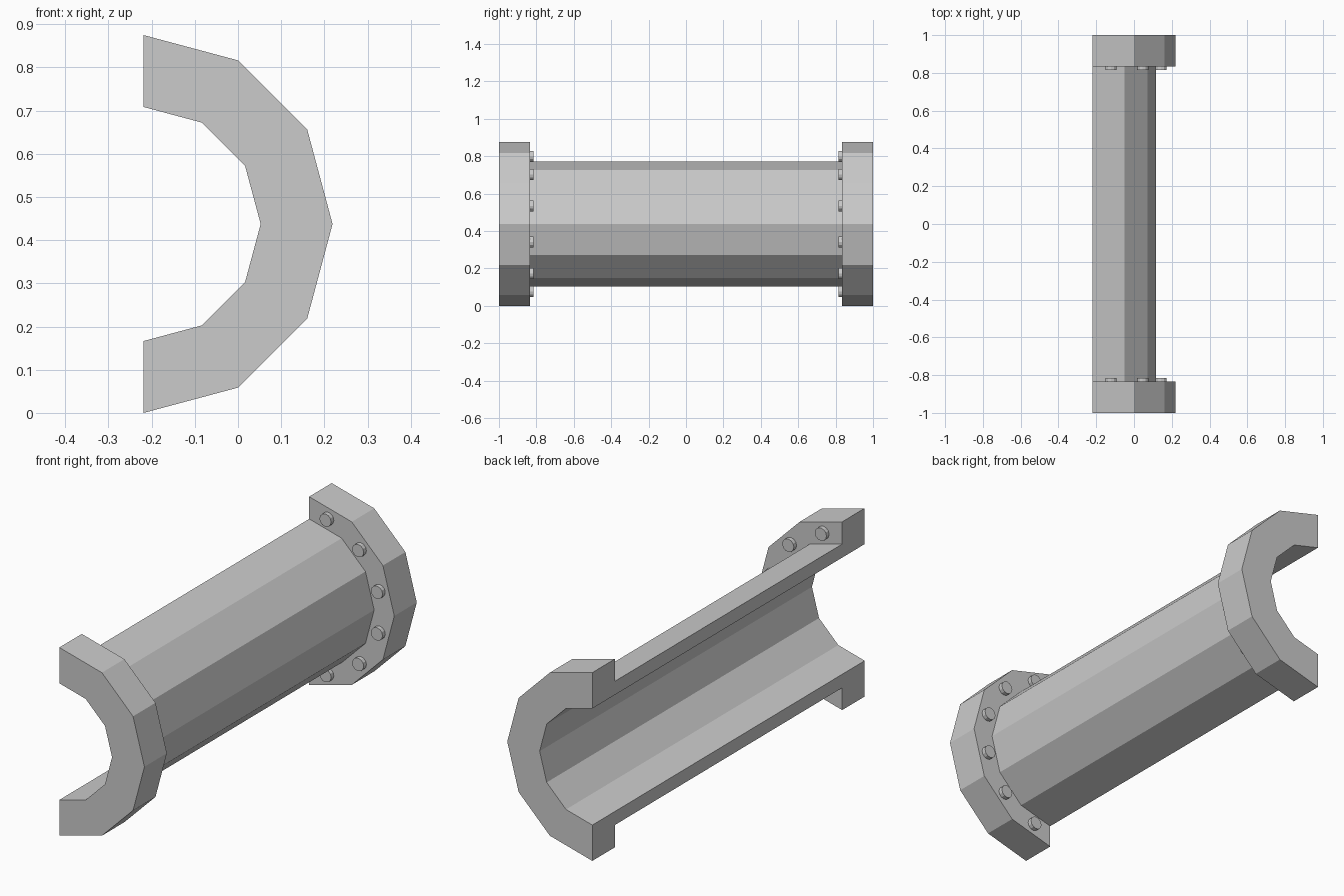
import bpy, bmesh
from math import sin, cos, pi, radians

if "Cube" in bpy.data.objects:
    bpy.data.objects.remove(bpy.data.objects["Cube"])

CX, CZ = -0.2185, 0.4375            # axis of the half pipe
R_IN, R_PIPE, R_FLANGE = 0.271, 0.334, 0.4375
Y_FLANGE = 0.835


def finish(bm, name):
    bmesh.ops.recalc_face_normals(bm, faces=bm.faces)
    mesh = bpy.data.meshes.new(name)
    bm.to_mesh(mesh)
    bm.free()
    obj = bpy.data.objects.new(name, mesh)
    bpy.context.collection.objects.link(obj)
    return obj


# Half pipe with end flanges: stepped wall section swept through six facets
section = [(R_IN, -1), (R_FLANGE, -1), (R_FLANGE, -Y_FLANGE), (R_PIPE, -Y_FLANGE),
           (R_PIPE, Y_FLANGE), (R_FLANGE, Y_FLANGE), (R_FLANGE, 1), (R_IN, 1)]
bm = bmesh.new()
rings = []
for i in range(7):
    a = -pi / 2 + i * pi / 6
    rings.append([bm.verts.new((CX + r * cos(a), y, CZ + r * sin(a))) for r, y in section])
n = len(section)
for a, b in zip(rings, rings[1:]):
    for j in range(n):
        k = (j + 1) % n
        bm.faces.new((a[j], a[k], b[k], b[j]))
bm.faces.new(rings[0])
bm.faces.new(rings[-1])
finish(bm, "half_pipe")

# Bolt heads on the inner face of each flange
for side, label in ((-1, "front"), (1, "back")):
    for i in range(6):
        a = radians(-75 + 30 * i)
        bpy.ops.mesh.primitive_cylinder_add(
            vertices=12, radius=0.03, depth=0.03,
            location=(CX + 0.374 * cos(a), side * 0.83, CZ + 0.374 * sin(a)),
            rotation=(pi / 2, 0, 0))
        bpy.context.object.name = f"{label}_bolt_{i + 1}"
